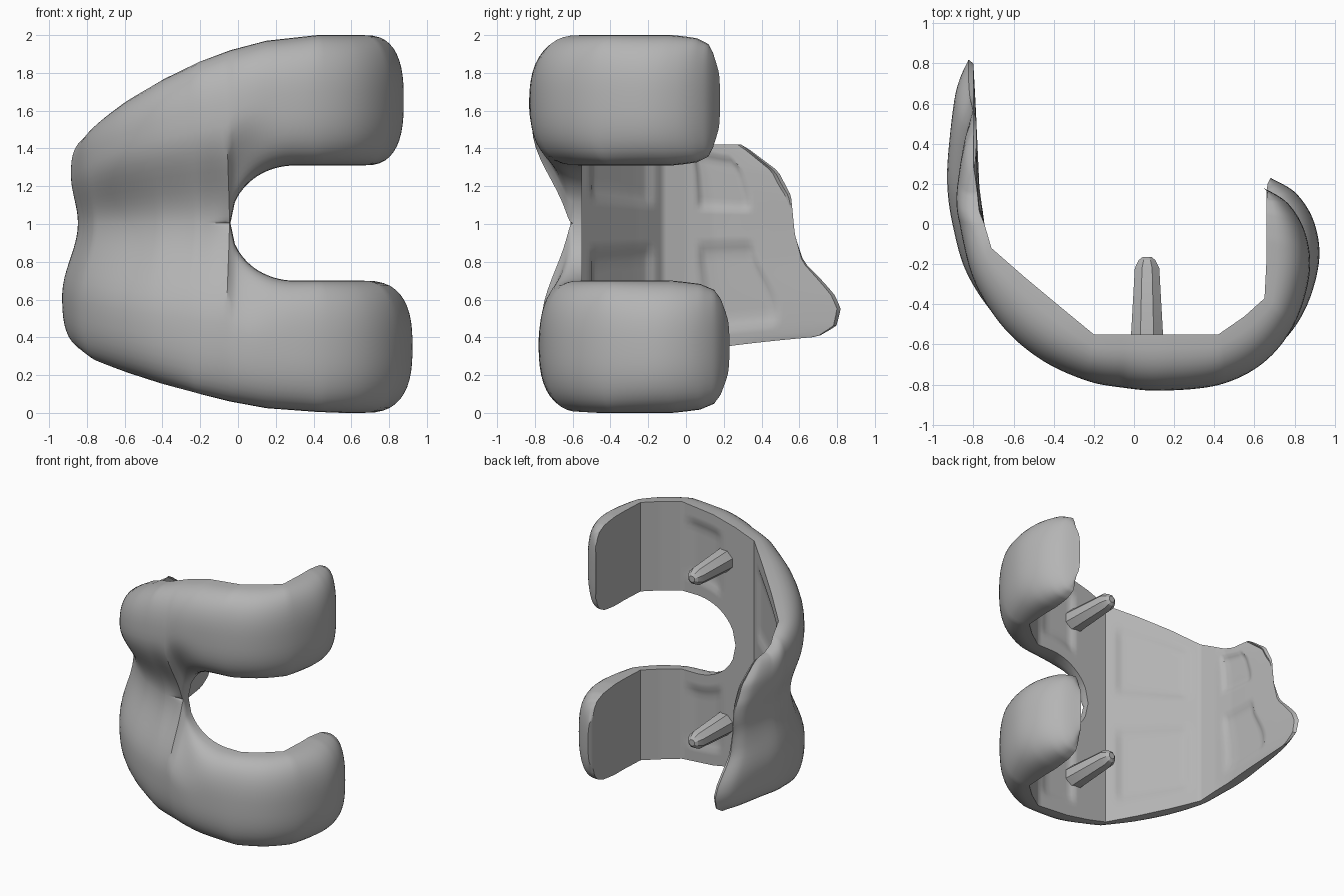
import bpy, bmesh, math
from mathutils import Vector, Matrix

if "Cube" in bpy.data.objects:
    bpy.data.objects.remove(bpy.data.objects["Cube"])

MID = 1.005          # height of the groove line between the two runners
STEPS = 8            # rows per station
ACROSS = 24          # columns across each runner

# Stations along the shell: fixation side (faceted) and bearing side (curved)
INNER = [(-.8, .8), (-.79, .62), (-.78, .42), (-.77, .2), (-.745, 0), (-.71, -.12),
         (-.55, -.26), (-.37, -.41), (-.2, -.55), (-.04, -.55), (.15, -.55), (.42, -.55),
         (.55, -.46), (.65, -.37), (.66, -.18), (.66, 0), (.66, .15), (.665, .2)]
OUTER = [(-.825, .82), (-.885, .68), (-.92, .42), (-.93, .2), (-.9, -.02), (-.83, -.25),
         (-.68, -.47), (-.48, -.63), (-.25, -.73), (-.06, -.765), (.15, -.78), (.45, -.75),
         (.68, -.64), (.84, -.45), (.92, -.2), (.9, 0), (.81, .15), (.68, .23)]
LAST = len(INNER) - 1
NOTCH = 9            # station where the shell splits into two runners

LOW_EDGE = [(0, .4), (2, .36), (4, .31), (5, .27), (6, .21), (7, .15), (8, .1), (9, .06),
            (10, .025), (11, .005), (12, 0)]
HIGH_EDGE = [(0, 1.42), (2, 1.42), (3, 1.45), (4, 1.48), (5, 1.54), (6, 1.66), (7, 1.77),
             (8, 1.86), (9, 1.92), (10, 1.97), (11, 2)]
TIP = [(.33, .45), (.38, .6), (.41, .72), (.46, .8), (.55, .82), (.62, .79), (.68, .74),
       (.8, .63), (.95, .59), (1.15, .57), (1.28, .5), (1.39, .35), (1.45, .25)]
GROOVE = [(0, .6), (3, .55), (7, .45), (8, .3), (9, .2), (10, .05), (11, 0)]
END_SCALE = [(14.6, 1), (15.5, .95), (16, .86), (16.5, .74), (17, .5)]
POCKETS = [(1.6, 3.6), (5.3, 7.7), (9.6, 10.9)]


def lerp_table(table, x):
    """Piecewise linear lookup, clamped at both ends."""
    if x <= table[0][0]:
        return table[0][1]
    for (a, p), (b, q) in zip(table, table[1:]):
        if x <= b:
            return p + (q - p) * (x - a) / (b - a)
    return table[-1][1]


def inner_at(t):
    i = min(int(t), LAST - 1)
    return Vector(INNER[i]).lerp(Vector(INNER[i + 1]), t - i)


def outer_at(t):
    """Catmull-Rom curve through the bearing stations."""
    i = min(int(t), LAST - 1)
    f = t - i
    a, b, c, d = (Vector(OUTER[min(max(j, 0), LAST)]) for j in range(i - 1, i + 3))
    return (2 * b + (c - a) * f + (2 * a - 5 * b + 4 * c - d) * f ** 2
            + (3 * b - a - 3 * c + d) * f ** 3) / 2


def high_outer(p):
    return Vector((p.x * .95, p.y - .05))


def smooth(a, b, x):
    f = min(max((x - a) / (b - a), 0), 1)
    return f * f * (3 - 2 * f)


def bulge(f, n=2.7):
    """Rounded rise from the rim (f = 0) to the crest (f = 1)."""
    return max(0, 1 - (1 - f) ** n) ** (1 / n)


def half_gap(x):
    """Half the height of the notch opening at x."""
    f = min(max((.3 - x) / .34, 0), 1)
    return .305 * math.sqrt(1 - f * f)


def finish_point(p, z):
    """Trim the front flange to its slanted tip outline."""
    y = p.y
    if p.x < 0 and y > 0:
        y *= lerp_table(TIP, z) / .82
    return Vector((p.x, y, z))


def section(t, high):
    """Bearing and fixation points across one runner, rim first."""
    base, crest = inner_at(t), outer_at(t)
    middle = base.lerp((crest + high_outer(crest)) / 2, lerp_table(GROOVE, t))
    if high:
        crest = high_outer(crest)
        if base.x > 0 and base.y > 0:
            base.y *= .8
            middle.y = min(middle.y, base.y)
    sign = 1 if high else -1
    rim = lerp_table(HIGH_EDGE if high else LOW_EDGE, t)
    inside = MID + sign * half_gap(base.x) if t > NOTCH else MID
    centre, shrink = (rim + inside) / 2, lerp_table(END_SCALE, t)
    split = smooth(8.3, 10.5, t)
    peak = .42 + .08 * split
    bearing, fixation = [], []
    for j in range(ACROSS + 1):
        u = (1 - math.cos(math.pi * j / ACROSS)) / 2
        z = centre + (rim + (inside - rim) * u - centre) * shrink
        if u <= peak:
            p = base.lerp(crest, bulge(u / peak))
        else:
            f = (1 - u) / (1 - peak)
            soft = (1 - math.cos(math.pi * f)) / 2
            p = middle.lerp(crest, soft + (bulge(f) - soft) * split)
        bearing.append(finish_point(p, z))
        # shallow pockets sunk into the fixation faces
        depth = max(smooth(a, a + .25, t) * smooth(b, b - .25, t) for a, b in POCKETS)
        depth *= smooth(.16, .22, u) * smooth(.84, .78, u) * .02
        q = base + (crest - base).normalized() * depth
        fixation.append(finish_point(q, z))
    return bearing, fixation


def grid(bm, rows):
    verts = [[bm.verts.new(p) for p in row] for row in rows]
    for r, s in zip(verts, verts[1:]):
        for k in range(len(r) - 1):
            bm.faces.new((r[k], r[k + 1], s[k + 1], s[k]))


def finish(bm, name, angle):
    bmesh.ops.remove_doubles(bm, verts=bm.verts, dist=.0005)
    bmesh.ops.dissolve_degenerate(bm, edges=bm.edges, dist=.0002)
    bmesh.ops.recalc_face_normals(bm, faces=bm.faces)
    mesh = bpy.data.meshes.new(name)
    bm.to_mesh(mesh)
    bm.free()
    obj = bpy.data.objects.new(name, mesh)
    bpy.context.collection.objects.link(obj)
    mesh.materials.append(metal)
    bpy.ops.object.select_all(action='DESELECT')
    obj.select_set(True)
    bpy.context.view_layer.objects.active = obj
    bpy.ops.object.shade_smooth_by_angle(angle=math.radians(angle))
    return obj


metal = bpy.data.materials.new("satin_grey")
metal.use_nodes = True
grey = (.46, .46, .46, 1)
metal.diffuse_color = grey
metal.node_tree.nodes["Principled BSDF"].inputs["Base Color"].default_value = grey

# Curved shell: two runners that join at the grooved front flange
bm = bmesh.new()
for high in (False, True):
    rows = [section(i / STEPS, high) for i in range(LAST * STEPS + 1)]
    grid(bm, [r[0] for r in rows])
    grid(bm, [r[1] for r in rows])
    for end in (rows[0], rows[-1]):
        grid(bm, end)
    grid(bm, [(b[-1], f[-1]) for b, f in rows[NOTCH * STEPS:]])
finish(bm, "curved_shell", 38)

# Tapered fixation pegs with blunt tips
for name, z in (("lower_peg", .37), ("upper_peg", 1.64)):
    bm = bmesh.new()
    rings = []
    for y, radius in ((-.58, .088), (-.22, .066), (-.18, .045), (-.165, .025)):
        ring = [Vector((.065 + radius * math.cos(a), y, z + radius * math.sin(a)))
                for a in (math.tau * (k + .5) / 8 for k in range(9))]
        rings.append(ring)
    grid(bm, rings)
    bmesh.ops.remove_doubles(bm, verts=bm.verts, dist=.0005)
    bmesh.ops.holes_fill(bm, edges=bm.edges, sides=8)
    finish(bm, name, 25)
